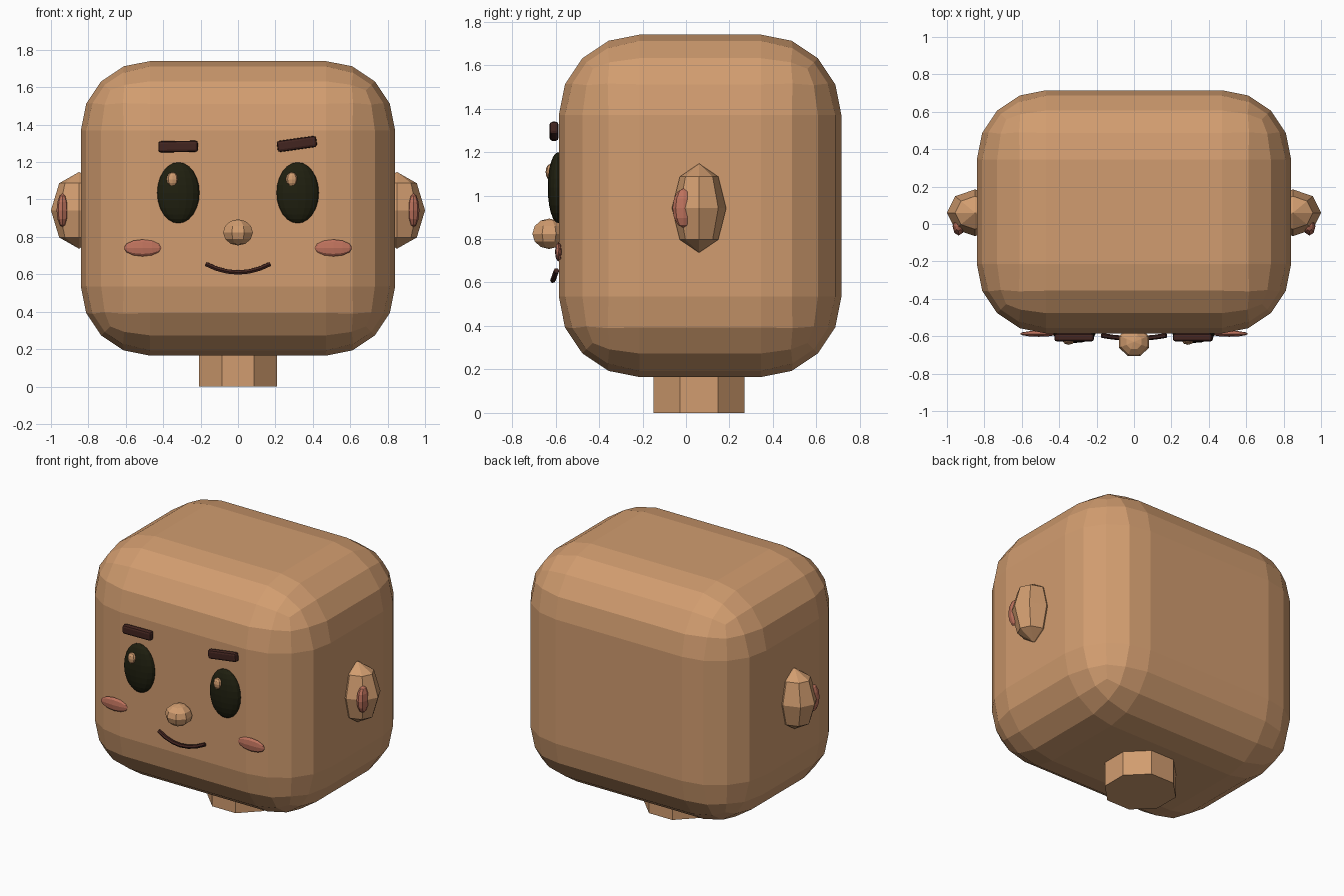
import bpy, math
from mathutils import Matrix

if "Cube" in bpy.data.objects:
    bpy.data.objects.remove(bpy.data.objects["Cube"])


def mat(name, rgb):
    m = bpy.data.materials.new(name)
    m.diffuse_color = (*rgb, 1)
    m.use_nodes = True
    m.node_tree.nodes["Principled BSDF"].inputs["Base Color"].default_value = m.diffuse_color
    return m


SKIN = mat("tan skin", (0.64, 0.335, 0.16))
BLUSH = mat("rosy blush", (0.52, 0.17, 0.11))
HAIR = mat("dark brown", (0.055, 0.018, 0.014))
EYE = mat("dark olive", (0.014, 0.014, 0.005))


def finish(name, material):
    o = bpy.context.object
    o.name = name
    o.data.materials.clear()
    o.data.materials.append(material)
    return o


def box(name, material, loc, size, bevel, segments, tilt=0):
    bpy.ops.mesh.primitive_cube_add(size=1, location=loc, rotation=(0, tilt, 0))
    o = finish(name, material)
    o.data.transform(Matrix.Diagonal((*size, 1)))
    b = o.modifiers.new("round", 'BEVEL')
    b.width, b.segments = bevel, segments
    b.use_clamp_overlap = False
    return o


def ball(name, material, loc, radii, segs, rings, axis='Z', spin=0):
    """Low-poly ellipsoid with its pole along the given axis."""
    bpy.ops.mesh.primitive_uv_sphere_add(segments=segs, ring_count=rings, radius=1, location=loc)
    o = finish(name, material)
    o.data.transform(Matrix.Rotation(spin, 4, 'Z'))
    if axis == 'X':
        o.data.transform(Matrix.Rotation(math.pi / 2, 4, 'Y'))
    elif axis == 'Y':
        o.data.transform(Matrix.Rotation(math.pi / 2, 4, 'X'))
    o.data.transform(Matrix.Diagonal((*radii, 1)))
    return o


# Rounded block head
box("head", SKIN, (0, 0.065, 0.9525), (1.68, 1.30, 1.575), 0.37, 4)

# Octagonal neck
bpy.ops.mesh.primitive_cylinder_add(vertices=8, radius=0.227, depth=0.3,
                                    location=(0, 0.06, 0.15),
                                    rotation=(0, 0, math.pi / 8))
finish("neck", SKIN)

# Nose
ball("nose", SKIN, (0, -0.63, 0.824), (0.086, 0.083, 0.07), 8, 6, spin=math.pi / 8)

# Paired features
for s, side in ((-1, "left"), (1, "right")):
    ball(side + "_ear", SKIN, (s * 0.85, 0.06, 0.942), (0.15, 0.125, 0.205), 8, 4)
    ball(side + "_inner_ear", BLUSH, (s * 0.938, -0.012, 0.942), (0.032, 0.05, 0.09), 8, 6)
    ball(side + "_eye", EYE, (s * 0.319, -0.588, 1.036), (0.113, 0.048, 0.163), 16, 12)
    ball(side + "_eye_glint", SKIN, (s * 0.319 - 0.031, -0.624, 1.108),
         (0.032, 0.022, 0.038), 8, 6)
    ball(side + "_cheek", BLUSH, (s * 0.51, -0.587, 0.741), (0.1, 0.016, 0.045), 8, 6, 'X')

# Eyebrows, one slightly raised
box("left_eyebrow", HAIR, (-0.32, -0.607, 1.283), (0.212, 0.042, 0.06), 0.014, 2, math.radians(-1))
box("right_eyebrow", HAIR, (0.315, -0.607, 1.297), (0.212, 0.042, 0.06), 0.014, 2, math.radians(-8))

# Smile: a thin tube along an arc
curve = bpy.data.curves.new("smile", 'CURVE')
curve.dimensions = '3D'
curve.bevel_depth, curve.bevel_resolution = 0.013, 1
curve.use_fill_caps = True
spline = curve.splines.new('POLY')
spline.points.add(6)
for i, p in enumerate(spline.points):
    t = i / 3 - 1
    p.co = (0.172 * t, -0.612 + 0.016 * t * t, 0.61 + 0.045 * t * t, 1)
smile = bpy.data.objects.new("smile", curve)
bpy.context.collection.objects.link(smile)
bpy.context.view_layer.objects.active = smile
bpy.ops.object.select_all(action='DESELECT')
smile.select_set(True)
bpy.ops.object.convert(target='MESH')
finish("smile", HAIR)
bpy.ops.object.shade_flat()
